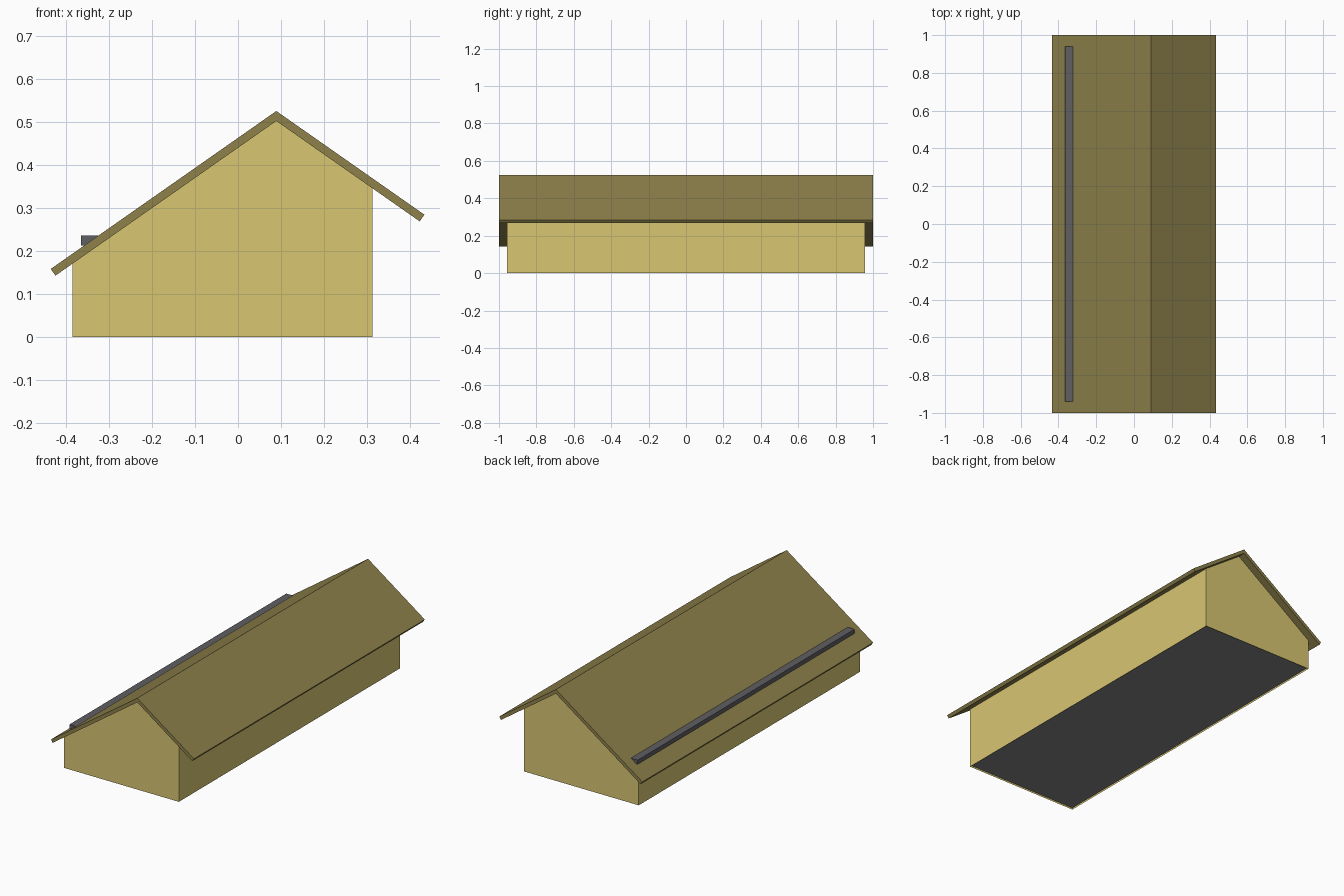
import bpy, bmesh, math

if "Cube" in bpy.data.objects:
    bpy.data.objects.remove(bpy.data.objects["Cube"])

RIDGE_X, RIDGE_Z = 0.089, 0.525      # outer ridge line
PITCH = math.radians(35)
SLOPE = math.tan(PITCH)
THICK = 0.019                        # roof thickness
UNDER_Z = RIDGE_Z - THICK / math.cos(PITCH)
X_LEFT, X_RIGHT = -0.384, 0.312      # wall faces
WALL_Y = 0.958


def material(name, rgb):
    m = bpy.data.materials.new(name)
    m.diffuse_color = (*rgb, 1)
    m.use_nodes = True
    m.node_tree.nodes["Principled BSDF"].inputs["Base Color"].default_value = m.diffuse_color
    return m


def extrude_profile(name, profile, half_len, mat, skip_sides=()):
    """Extrude an x-z profile along y; listed side faces are left open."""
    bm = bmesh.new()
    front = [bm.verts.new((x, -half_len, z)) for x, z in profile]
    back = [bm.verts.new((x, half_len, z)) for x, z in profile]
    bm.faces.new(front)
    bm.faces.new(back[::-1])
    n = len(profile)
    for i in range(n):
        if i not in skip_sides:
            j = (i + 1) % n
            bm.faces.new((front[j], front[i], back[i], back[j]))
    me = bpy.data.meshes.new(name)
    bm.to_mesh(me)
    bm.free()
    me.materials.append(mat)
    ob = bpy.data.objects.new(name, me)
    bpy.context.collection.objects.link(ob)
    return ob


def under(x):
    return UNDER_Z - SLOPE * abs(x - RIDGE_X)


wall_mat = material("yellow_wall", (0.69, 0.57, 0.17))
roof_mat = material("olive_roof", (0.27, 0.22, 0.07))
bar_mat = material("dark_grey", (0.115, 0.115, 0.125))
floor_mat = material("floor_grey", (0.23, 0.23, 0.23))

# Walls: gabled shell, open at the bottom and under the roof
extrude_profile("walls", [(X_LEFT, 0), (X_RIGHT, 0), (X_RIGHT, under(X_RIGHT)),
                          (RIDGE_X, UNDER_Z), (X_LEFT, under(X_LEFT))],
                WALL_Y, wall_mat, skip_sides=(0, 2, 3))

# Roof: bent slab with square-cut eaves
dx, dz = THICK * math.sin(PITCH), THICK * math.cos(PITCH)
lx, rx = -0.435, 0.433
lz = RIDGE_Z - SLOPE * (RIDGE_X - lx)
rz = RIDGE_Z - SLOPE * (rx - RIDGE_X)
extrude_profile("roof", [(lx, lz), (lx + dx, lz - dz), (RIDGE_X, UNDER_Z),
                         (rx - dx, rz - dz), (rx, rz), (RIDGE_X, RIDGE_Z)],
                1.0, roof_mat)

# Snow guard bar along the low eave
extrude_profile("snow_guard", [(-0.365, 0.213), (-0.32, 0.213),
                               (-0.32, 0.236), (-0.365, 0.236)], 0.94, bar_mat)

# Floor panel, slightly recessed between the walls
bpy.ops.mesh.primitive_plane_add(size=1, location=((X_LEFT + X_RIGHT) / 2, 0, 0.01),
                                 rotation=(math.pi, 0, 0))
floor = bpy.context.object
floor.name = "floor"
floor.scale = (X_RIGHT - X_LEFT, 2 * WALL_Y, 1)
floor.data.materials.append(floor_mat)
